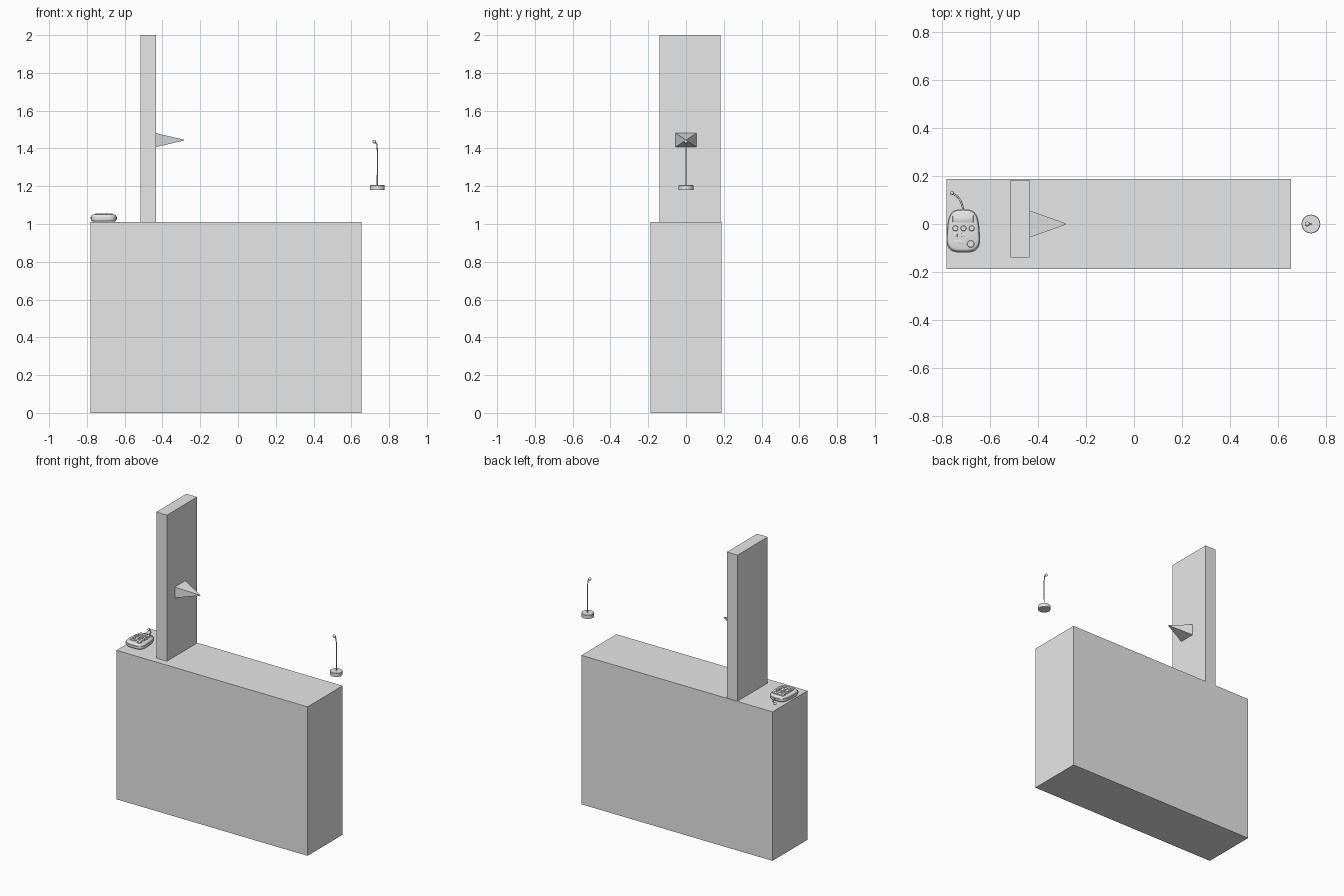
import bpy
import bmesh
import math
from mathutils import Vector

cube = bpy.data.objects.get("Cube")
if cube:
    bpy.data.objects.remove(cube, do_unlink=True)

grey = bpy.data.materials.new("plain grey")
grey.use_nodes = True
grey.diffuse_color = (0.8, 0.8, 0.8, 1)
grey.node_tree.nodes["Principled BSDF"].inputs["Base Color"].default_value = (0.8, 0.8, 0.8, 1)


def finish(name, bm, smooth=False):
    """Turn a bmesh into a grey object, smooth with sharp edges kept if asked."""
    bmesh.ops.recalc_face_normals(bm, faces=bm.faces)
    mesh = bpy.data.meshes.new(name)
    bm.to_mesh(mesh)
    bm.free()
    obj = bpy.data.objects.new(name, mesh)
    bpy.context.collection.objects.link(obj)
    mesh.materials.append(grey)
    if smooth:
        bpy.ops.object.select_all(action='DESELECT')
        obj.select_set(True)
        bpy.context.view_layer.objects.active = obj
        bpy.ops.object.shade_smooth_by_angle(angle=math.radians(40))
    return obj


def box(name, low, high, bevel=0):
    bm = bmesh.new()
    bmesh.ops.create_cube(bm, size=1)
    low, high = Vector(low), Vector(high)
    for v in bm.verts:
        v.co = (low + high) / 2 + v.co * (high - low)
    if bevel:
        bmesh.ops.bevel(bm, geom=bm.edges[:], offset=bevel, segments=2, affect='EDGES', profile=0.5)
    return finish(name, bm, bevel > 0)


def loft(name, rings):
    """Skin a list of point rings and cap both ends."""
    bm = bmesh.new()
    loops = [[bm.verts.new(p) for p in ring] for ring in rings]
    n = len(loops[0])
    for a, b in zip(loops, loops[1:]):
        for i in range(n):
            j = (i + 1) % n
            bm.faces.new((a[i], a[j], b[j], b[i]))
    bm.faces.new(loops[0])
    bm.faces.new(loops[-1])
    return finish(name, bm, True)


def disc(name, x, y, low, high, radius, bevel=0.002):
    def ring(r, z):
        steps = [math.tau * i / 32 for i in range(32)]
        return [(x + r * math.cos(t), y + r * math.sin(t), z) for t in steps]
    return loft(name, [ring(radius, low), ring(radius, high - bevel), ring(radius - bevel, high)])


def ball(name, centre, radius):
    bm = bmesh.new()
    bmesh.ops.create_uvsphere(bm, u_segments=16, v_segments=10, radius=radius)
    bmesh.ops.translate(bm, verts=bm.verts, vec=centre)
    return finish(name, bm, True)


def tube(name, points, radius):
    curve = bpy.data.curves.new(name, 'CURVE')
    curve.dimensions = '3D'
    curve.bevel_depth = radius
    curve.bevel_resolution = 2
    curve.use_fill_caps = True
    spline = curve.splines.new('BEZIER')
    spline.bezier_points.add(len(points) - 1)
    for p, co in zip(spline.bezier_points, points):
        p.co = co
        p.handle_left_type = p.handle_right_type = 'AUTO'
    curve.materials.append(grey)
    obj = bpy.data.objects.new(name, curve)
    bpy.context.collection.objects.link(obj)


# Large blocks
TOP = 1.01
box("counter", (-0.78, -0.187, 0), (0.653, 0.187, TOP))
box("upright_panel", (-0.515, -0.14, TOP), (-0.435, 0.183, 2))

# Pointed bracket: a box whose outer end shrinks to a tiny tip
bm = bmesh.new()
bmesh.ops.create_cube(bm, size=1)
for v in bm.verts:
    tip = v.co.x > 0
    v.co = (-0.285 if tip else -0.435,
            v.co.y * (0.006 if tip else 0.112),
            1.444 + v.co.z * (0.004 if tip else 0.074))
finish("pointed_bracket", bm)

# Microphone on its round stand
disc("stand_base", 0.737, 0, 1.181, 1.206, 0.039)
tube("stand_stem", [(0.737, 0, 1.204), (0.737, 0, 1.40), (0.733, 0, 1.425), (0.723, 0, 1.436)], 0.003)
ball("microphone_head", (0.722, 0, 1.436), 0.01)

# Handheld keypad body: a rounded outline, narrower at the far end
CX, CY = -0.711, -0.029


def outline(scale, z):
    points = []
    for i in range(48):
        t = math.tau * i / 48
        c, s = math.cos(t), math.sin(t)
        x = math.copysign(abs(c) ** 0.6, c)
        y = math.copysign(abs(s) ** 0.6, s)
        points.append((CX + 0.069 * scale * x * (1 - 0.1 * y), CY + 0.091 * scale * y, z))
    return points


loft("keypad_body", [outline(*p) for p in (
    (0.80, 1.012), (0.90, 1.015), (0.95, 1.022), (0.95, 1.026), (0.99, 1.027),
    (0.99, 1.037), (0.95, 1.038), (0.94, 1.042), (0.89, 1.048), (0.82, 1.050))])

# Display and keys
box("display_frame", (-0.755, 0.006, 1.046), (-0.669, 0.036, 1.054), 0.002)
box("display", (-0.748, 0.011, 1.05), (-0.676, 0.031, 1.056), 0.001)
for i in range(3):
    x = -0.744 + 0.034 * i
    disc("round_key", x, -0.018, 1.046, 1.056, 0.012)
    box("square_key", (x - 0.008, -0.055, 1.046), (x + 0.008, -0.039, 1.055), 0.002)
box("wide_key", (-0.752, -0.084, 1.046), (-0.712, -0.066, 1.055), 0.002)
disc("large_key", -0.68, -0.083, 1.046, 1.056, 0.015)

# Antenna
tube("antenna", [(-0.711, 0.05, 1.033), (-0.715, 0.075, 1.035), (-0.73, 0.108, 1.036), (-0.757, 0.129, 1.037)], 0.004)
ball("antenna_tip", (-0.758, 0.129, 1.037), 0.009)
